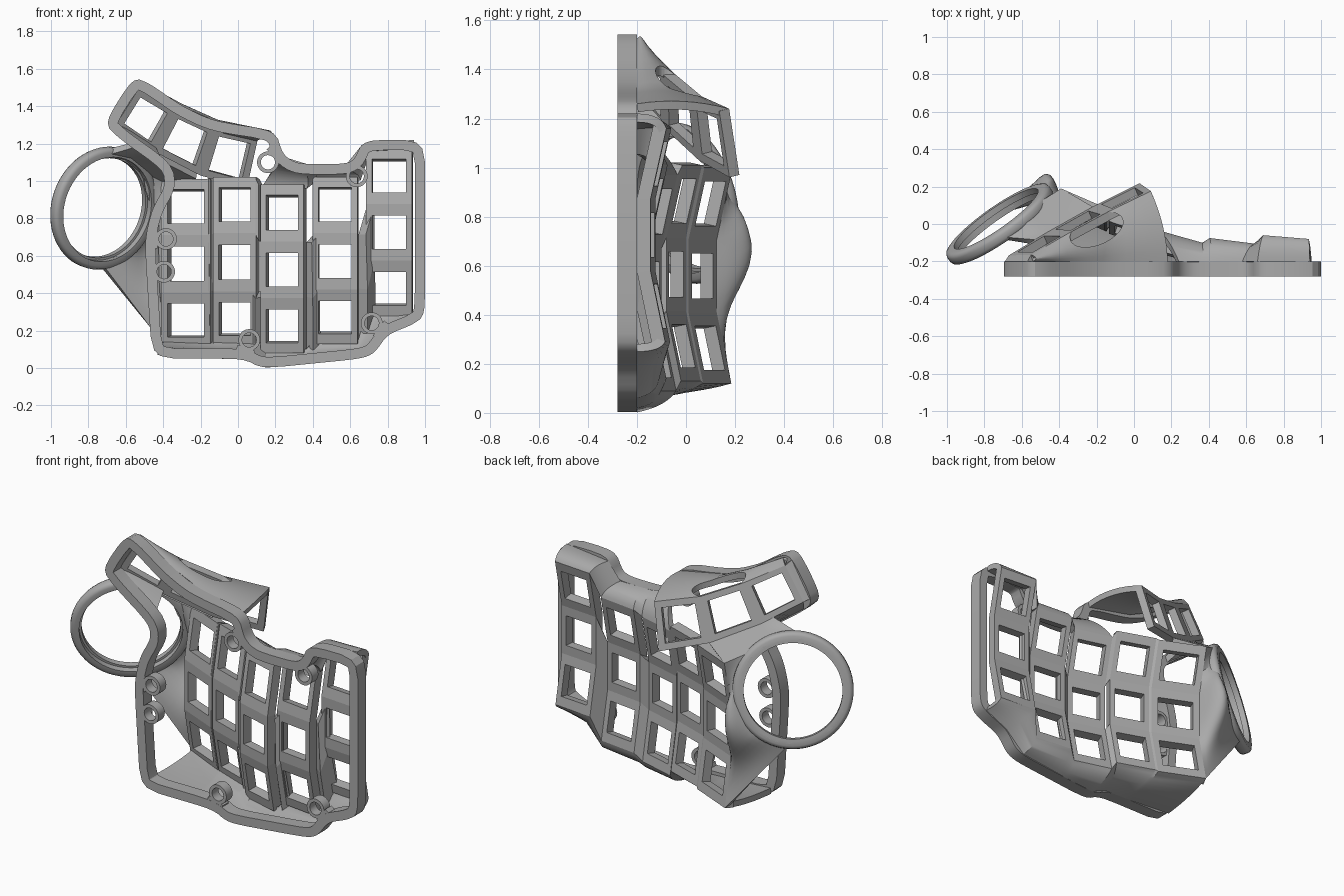
import bpy, bmesh, math
from mathutils import Vector as V

if "Cube" in bpy.data.objects:
    bpy.data.objects.remove(bpy.data.objects["Cube"])

grey = bpy.data.materials.new("matt_grey")
grey.diffuse_color = (0.4, 0.4, 0.4, 1)
grey.use_nodes = True
grey.node_tree.nodes["Principled BSDF"].inputs["Base Color"].default_value = grey.diffuse_color


def finish(name, bm, angle=30, thick=0):
    me = bpy.data.meshes.new(name)
    bm.to_mesh(me)
    bm.free()
    me.materials.append(grey)
    ob = bpy.data.objects.new(name, me)
    bpy.context.collection.objects.link(ob)
    bpy.ops.object.select_all(action='DESELECT')
    ob.select_set(True)
    bpy.context.view_layer.objects.active = ob
    if thick:
        m = ob.modifiers.new("thickness", 'SOLIDIFY')
        m.thickness, m.offset, m.use_even_offset = thick, -1, True
        bpy.ops.object.modifier_apply(modifier=m.name)
    if angle:
        bpy.ops.object.shade_smooth_by_angle(angle=math.radians(angle))
    return ob


def sheet(name, rows, out, thick=0.035, skip=lambda i, j: False, angle=30):
    """Grid of points turned into a solid panel whose outer side faces 'out'."""
    bm = bmesh.new()
    vs = [[bm.verts.new(p) for p in r] for r in rows]
    for i in range(len(vs) - 1):
        for j in range(len(vs[0]) - 1):
            if not skip(i, j):
                bm.faces.new((vs[i][j], vs[i][j + 1], vs[i + 1][j + 1], vs[i + 1][j]))
    bmesh.ops.delete(bm, geom=[v for v in bm.verts if not v.link_faces], context='VERTS')
    bm.normal_update()
    if sum((f.normal * f.calc_area() for f in bm.faces), V()).dot(V(out)) < 0:
        bmesh.ops.reverse_faces(bm, faces=bm.faces[:])
    return finish(name, bm, angle, thick)


def fine(pts, n):
    pts = [V(p) for p in pts]
    return [a.lerp(b, k / n) for a, b in zip(pts, pts[1:]) for k in range(n)] + [pts[-1]]


def wall(name, a, b, out, bulge=(0, 0, 0), n=8, sub=1, peak=0):
    """Curved panel from edge a to edge b, bowed by 'bulge', strongest mid-edge if 'peak'."""
    a, b = fine(a, sub), fine(b, sub)
    swell = [math.sin(math.pi * j / (len(a) - 1)) ** peak if peak else 1 for j in range(len(a))]
    rows = [[p.lerp(q, k / n) + V(bulge) * (s * 4 * (k / n) * (1 - k / n))
             for p, q, s in zip(a, b, swell)] for k in range(n + 1)]
    return sheet(name, rows, out)


def key_strip(name, left, right, out, hole=0.6, across=0.7, thick=0.055):
    """Row of key frames, one square opening per segment."""
    rows = []
    ts, ss = (0, .5 - hole / 2, .5 + hole / 2), (0, .5 - across / 2, .5 + across / 2, 1)
    for i in range(len(left) - 1):
        for t in ts:
            l, r = left[i].lerp(left[i + 1], t), right[i].lerp(right[i + 1], t)
            rows.append([l.lerp(r, s) for s in ss])
    rows.append([left[-1].lerp(right[-1], s) for s in ss])
    return sheet(name, rows, out, thick, lambda i, j: i % 3 == 1 and j == 1, 0)


def tube(name, centre, axis, r_out, r_in, depth, seg=32, bev=0.0):
    """Hollow cylinder, optionally with softened rims."""
    bm = bmesh.new()
    h = depth / 2
    prof = [(r_in, -h), (r_out - bev, -h), (r_out - bev * .3, -h + bev * .3), (r_out, -h + bev),
            (r_out, h - bev), (r_out - bev * .3, h - bev * .3), (r_out - bev, h), (r_in, h)]
    q = V(axis).to_track_quat('Z', 'Y')
    rings = [[bm.verts.new(V(centre) + q @ V((r * math.cos(k * math.tau / seg),
             r * math.sin(k * math.tau / seg), z))) for k in range(seg)] for r, z in prof]
    for a, b in zip(rings, rings[1:] + rings[:1]):
        for k in range(seg):
            bm.faces.new((a[k], a[(k + 1) % seg], b[(k + 1) % seg], b[k]))
    bmesh.ops.remove_doubles(bm, verts=bm.verts, dist=1e-5)
    bmesh.ops.recalc_face_normals(bm, faces=bm.faces)
    return finish(name, bm, 50)


# Rim: closed outline (x, z) with rounded corners, offset inwards
FRONT, BACK = -0.28, -0.2
outline = [(-.46, .05), (.03, .05), (.13, -.003), (.66, .05), (.73, .08), (.80, .18), (.93, .23),
           (1.0, .28), (1.0, 1.22), (.67, 1.22), (.62, 1.11), (.56, 1.09), (.32, 1.09), (.24, 1.14),
           (.2, 1.27), (-.13, 1.32), (-.3, 1.40), (-.47, 1.52), (-.56, 1.555), (-.715, 1.31),
           (-.64, 1.23), (-.40, 1.06), (-.39, .97), (-.46, .85), (-.50, .68)]
pts = [V(p) for p in outline]
for frac in (.2, .25):
    cut = []
    for a, b in zip(pts, pts[1:] + pts[:1]):
        f = min(frac, .06 / (b - a).length)
        cut += [a.lerp(b, f), a.lerp(b, 1 - f)]
    pts = cut
inner = []
for i, p in enumerate(pts):
    d = (pts[(i + 1) % len(pts)] - pts[i - 1]).normalized()
    inner.append(p + V((-d.y, d.x)) * 0.055)
bm = bmesh.new()
loops = [[bm.verts.new((p.x, y, p.y)) for p in src]
         for src, y in ((pts, FRONT), (pts, BACK), (inner, BACK), (inner, FRONT))]
for a, b in zip(loops, loops[1:] + loops[:1]):
    for k in range(len(pts)):
        n = (k + 1) % len(pts)
        bm.faces.new((a[k], a[n], b[n], b[k]))
bmesh.ops.recalc_face_normals(bm, faces=bm.faces)
finish("rim", bm)

# Key columns: x left, y left, x right, y right, z of the four segment edges
columns = [(-.39, .125, -.125, .01, (1.0, .705, .41, .12)),
           (-.115, .0, .115, -.08, (1.01, .715, .415, .13)),
           (.135, -.10, .365, -.165, (.97, .67, .38, .09)),
           (.405, -.14, .645, -.17, (1.01, .715, .425, .14)),
           (.69, -.125, .935, -.145, (1.16, .87, .58, .29))]
lean = (.065, 0, 0, .06)
edges = []
for i, (xl, yl, xr, yr, zs) in enumerate(columns):
    left = [V((xl, yl + d, z)) for z, d in zip(zs, lean)]
    right = [V((xr, yr + d, z)) for z, d in zip(zs, lean)]
    edges.append((left, right))
    key_strip("key_column_%d" % (i + 1), left, right, (0, 1, 0), .62, .74)

# Joints between columns, some left open as slits
for i, gap in enumerate((None, 1, 0, 0)):
    rows = list(zip(edges[i][1], edges[i + 1][0]))
    sheet("column_joint_%d" % (i + 1), rows, (0, 1, 0), .055, lambda r, c: r == gap, 0)

# Lower and upper shell walls from the columns to the rim
low_rim = [(-.43, .07), (-.13, .05), (-.1, .05), (.05, .045), (.15, .002), (.36, .02),
           (.41, .028), (.67, .06), (.80, .18), (.95, .25)]
wall("lower_wall", [e[k][3] for e in edges for k in (0, 1)],
     [(x, BACK, z) for x, z in low_rim], (0, 0, -1), (0, .02, -.01))
top_rim = [(.24, 1.13), (.37, 1.09), (.42, 1.09), (.58, 1.09), (.66, 1.19), (.94, 1.22)]
wall("upper_wall", [e[k][0] for e in edges[2:] for k in (0, 1)],
     [(x, BACK, z) for x, z in top_rim], (0, 1, 1), (0, .02, .015))


def on_thumb(x, z):
    """Point on the tilted plane of the thumb keys."""
    return V((x, .15 + .43 * (x + .04) - .25 * (z - 1.12), z))


# Thumb key strip and the walls around it
t_up = [on_thumb(*p) for p in ((-.55, 1.50), (-.35, 1.385), (-.14, 1.29), (.09, 1.24))]
t_low = [on_thumb(*p) for p in ((-.67, 1.31), (-.47, 1.17), (-.22, 1.04), (.03, .97))]
key_strip("thumb_keys", t_up, t_low, (-.4, 1, .3), .72, .72, .045)
top = wall("thumb_top_wall", t_up,
           [(-.54, BACK, 1.525), (-.30, BACK, 1.40), (-.12, BACK, 1.32), (.18, BACK, 1.26)],
           (0, .2, 1), (.02, 0, .02), sub=4)
wall("thumb_end_wall", [t_up[0], t_low[0]], [(-.57, BACK, 1.525), (-.69, BACK, 1.32)], (-1, .3, .3))
wall("thumb_low_wall", t_low[:2], [(-.65, BACK, 1.25), (-.42, BACK, 1.08)], (-.5, 0, -1))

# Oval opening in the thumb top wall
bpy.ops.mesh.primitive_cylinder_add(vertices=40, radius=1, depth=1, location=(-.2, -.03, 1.4),
                                    rotation=(0, 0, .4))
cutter = bpy.context.object
cutter.name = "oval_cutter"
cutter.scale = (.15, .08, .6)
cutter.hide_render = True
cutter.hide_set(True)
m = top.modifiers.new("oval", 'BOOLEAN')
m.operation, m.object, m.solver = 'DIFFERENCE', cutter, 'EXACT'

# Ball ring, facing up and out to the left, with a recessed ledge on its front side
c, axis = V((-.718, 0, .855)), V((-.56, .8, .2)).normalized()
u, v = V((.82, .57, 0)), V((.114, -.164, .975))
tube("ball_ring", c, axis, .333, .285, .07, 64, .022)
tube("ball_ring_ledge", c + axis * .018, axis, .30, .272, .034, 64)


def on_ring(deg, r=.315):
    a = math.radians(deg)
    return c + (u * math.cos(a) + v * math.sin(a)) * r + axis * .02


# Saddle joining the ring to the first column and the thumb keys
side = edges[0][0][::-1]
wall("ring_saddle", side, [on_ring(a) for a in (-85, -48, -5, 45)], (-.3, 1, 0), (0, .11, 0),
     n=12, sub=6, peak=3)
wall("ring_upper_wedge", [on_ring(100), on_ring(70), on_ring(45), side[-1]],
     [t_low[0].lerp(t_low[1], .7), t_low[1], t_low[1].lerp(t_low[2], .5), t_low[2]], (-.3, 1, .2), sub=3)

# Screw posts, each tied to the rim by a pair of short webs
for i, (x, z) in enumerate(((.16, 1.10), (.635, 1.025), (-.385, .69), (-.395, .515), (.06, .15), (.715, .24))):
    tube("screw_post_%d" % (i + 1), (x, -.25, z), (0, 1, 0), .058, .038, .06)
    p = V((x, z))
    to = min(inner, key=lambda q: (q - p).length) - p
    if i in (2, 3):
        to = V((-.06, 0))
    d = to.normalized()
    s = V((-d.y, d.x)) * .05
    bm = bmesh.new()
    bmesh.ops.create_cube(bm, size=1)
    a, b = p + d * .045, p + d * max(to.length + .02, .07)
    for w in bm.verts:
        q = (a if w.co.x < 0 else b) + s * (1 if w.co.z > 0 else -1)
        w.co = (q.x, -.25 + .058 * w.co.y, q.y)
    bmesh.ops.recalc_face_normals(bm, faces=bm.faces)
    finish("post_web_%d" % (i + 1), bm, 0)
